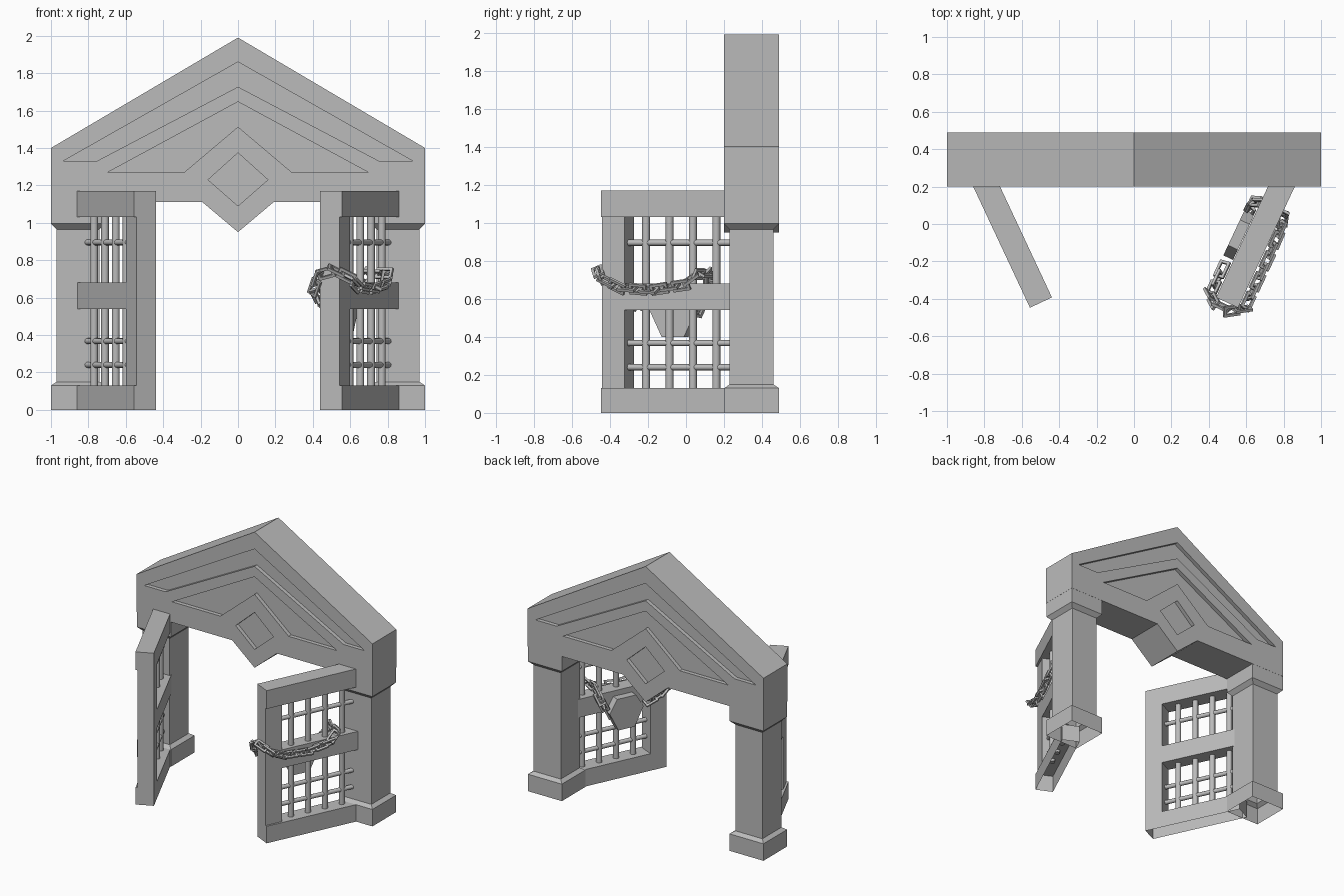
import bpy, bmesh, math
from mathutils import Vector, Matrix

cube = bpy.data.objects.get("Cube")
if cube:
    bpy.data.objects.remove(cube)

GREY = (0.5, 0.5, 0.5, 1)
stone = bpy.data.materials.new("grey stone")
stone.use_nodes = True
stone.diffuse_color = GREY
stone.node_tree.nodes["Principled BSDF"].inputs["Base Color"].default_value = GREY


def finish(bm, name, smooth=False):
    bmesh.ops.recalc_face_normals(bm, faces=bm.faces)
    mesh = bpy.data.meshes.new(name)
    bm.to_mesh(mesh)
    bm.free()
    mesh.materials.append(stone)
    ob = bpy.data.objects.new(name, mesh)
    bpy.context.collection.objects.link(ob)
    if smooth:
        bpy.ops.object.select_all(action='DESELECT')
        ob.select_set(True)
        bpy.context.view_layer.objects.active = ob
        bpy.ops.object.shade_smooth_by_angle(angle=math.radians(40))
    return ob


def prism(bm, outline, y0, y1):
    """Extrude an x/z outline from y0 to y1."""
    face = bm.faces.new([bm.verts.new((x, y0, z)) for x, z in outline])
    out = bmesh.ops.extrude_face_region(bm, geom=[face])["geom"]
    verts = [v for v in out if isinstance(v, bmesh.types.BMVert)]
    bmesh.ops.translate(bm, verts=verts, vec=(0, y1 - y0, 0))


def box(bm, lo, hi, open_bottom=False):
    size = [b - a for a, b in zip(lo, hi)]
    mid = [(a + b) / 2 for a, b in zip(lo, hi)]
    verts = bmesh.ops.create_cube(
        bm, size=1, matrix=Matrix.Translation(mid) @ Matrix.Diagonal((*size, 1)))["verts"]
    if open_bottom:
        low = [f for f in {f for v in verts for f in v.link_faces}
               if all(v.co.z < lo[2] + 1e-4 for v in f.verts)]
        bmesh.ops.delete(bm, geom=low, context='FACES_ONLY')


def rod(bm, a, b, radius):
    a, b = Vector(a), Vector(b)
    turn = (b - a).to_track_quat('Z', 'Y').to_matrix().to_4x4()
    bmesh.ops.create_cone(bm, cap_ends=True, segments=12, radius1=radius, radius2=radius,
                          depth=(b - a).length,
                          matrix=Matrix.Translation((a + b) / 2) @ turn)


def mirrored(half):
    """Complete an outline that starts and ends on the centre line."""
    return half + [(-x, z) for x, z in reversed(half) if x > 0]


# Gabled lintel with recessed chevrons and diamond on both faces
FRONT, BACK, DEPTH = 0.2, 0.49, 0.03
bm = bmesh.new()
prism(bm, mirrored([(0, 1.99), (1, 1.4), (1, 1.11), (0.19, 1.11), (0, 0.95)]), FRONT, BACK)
lintel = finish(bm, "gabled_lintel")
recesses = [
    [(0, 1.86), (0.935, 1.33), (0.755, 1.33), (0, 1.727)],
    [(0, 1.647), (0.70, 1.268), (0.29, 1.268), (0, 1.513)],
    [(0, 1.374), (0.16, 1.23), (0, 1.09)],
]
bm = bmesh.new()
for half in recesses:
    prism(bm, mirrored(half), FRONT - 0.05, FRONT + DEPTH)
    prism(bm, mirrored(half), BACK - DEPTH, BACK + 0.05)
cutter = finish(bm, "recess_cutter")
cutter.hide_render = True
mod = lintel.modifiers.new("recesses", 'BOOLEAN')
mod.operation, mod.solver, mod.object = 'DIFFERENCE', 'EXACT', cutter
bpy.context.view_layer.objects.active = lintel
bpy.ops.object.modifier_apply(modifier=mod.name)
bpy.data.objects.remove(cutter)


# Square pillars with flared base and cap, open underneath
def pillar(side, name):
    bm = bmesh.new()
    rings = []
    for z, r in [(0, .144), (.13, .144), (.15, .115), (.965, .115), (.995, .144), (1.11, .144)]:
        rings.append([bm.verts.new((side * 0.855 + r * i, 0.345 + r * j, z))
                      for i, j in ((-1, -1), (1, -1), (1, 1), (-1, 1))])
    for a, b in zip(rings, rings[1:]):
        for k in range(4):
            n = (k + 1) % 4
            bm.faces.new((a[k], a[n], b[n], b[k]))
    bm.faces.new(rings[-1])
    finish(bm, name)


# Gate space: u runs from the free end to the hinge, v points outward
def place(bm, side):
    c, s = math.cos(math.radians(25.1)), math.sin(math.radians(25.1))
    for v in bm.verts:
        u, w, z = v.co
        v.co = (side * (0.4975 + s * u + c * w), -0.42 + c * u - s * w, z)


def gate(side, label):
    length, half = 0.75, 0.065
    # Rails and end stile
    bm = bmesh.new()
    box(bm, (0, -half, 0), (length, half, 0.13), open_bottom=True)
    box(bm, (0, -half, 1.03), (length, half, 1.17))
    box(bm, (0, -half, 0.13), (0.13, 0.05, 1.03))
    box(bm, (0.1, -half, 0.54), (0.8, 0.05, 0.68))
    place(bm, side)
    finish(bm, label + "_gate_frame")
    # Round bars
    bm = bmesh.new()
    for i in range(4):
        u = 0.232 + 0.136 * i
        rod(bm, (u, 0, 0.11), (u, 0, 1.05), 0.021)
    for z in (0.24, 0.367, 0.895):
        rod(bm, (0.12, 0, z), (0.8, 0, z), 0.016)
    place(bm, side)
    finish(bm, label + "_gate_bars", smooth=True)


for side, label in ((1, "left"), (-1, "right")):
    pillar(side, label + "_pillar")
    gate(side, label)


# Chain link: rectangular ring with a square section
def link(bm, matrix, length=0.042, width=0.023, thick=0.0075):
    rings = []
    for i, j in ((-1, -1), (1, -1), (1, 1), (-1, 1)):
        rings.append([bm.verts.new(matrix @ Vector(
            (i * (length + a * thick), j * (width + a * thick), b * thick)))
            for a, b in ((-1, -1), (1, -1), (1, 1), (-1, 1))])
    for k in range(4):
        a, b = rings[k], rings[(k + 1) % 4]
        for m in range(4):
            n = (m + 1) % 4
            bm.faces.new((a[m], a[n], b[n], b[m]))


def chain(bm, path, step=0.062):
    pts = [Vector(p) for p in path]
    carry, count = 0.0, 0
    for a, b in zip(pts, pts[1:]):
        span = (b - a).length
        while carry < span:
            turn = (b - a).to_track_quat('X', 'Z').to_matrix().to_4x4()
            roll = Matrix.Rotation(math.radians(25 + 90 * (count % 2)), 4, 'X')
            link(bm, Matrix.Translation(a.lerp(b, carry / span)) @ turn @ roll)
            carry += step
            count += 1
        carry -= span


# Chain looped round the left gate, both ends meeting at the lock
bm = bmesh.new()
chain(bm, [(.5, -.1, .55), (.55, -.1, .65), (.57, -.05, .73), (.56, .07, .73),
           (.48, .095, .67), (.3, .1, .645), (.12, .1, .66), (.01, .1, .71),
           (-.03, .04, .745), (-.03, -.06, .72), (0, -.1, .65), (.08, -.1, .58),
           (.2, -.1, .54)])
place(bm, 1)
finish(bm, "chain")

# Lock plate hanging on the inner face
bm = bmesh.new()
prism(bm, [(.22, .54), (.29, .40), (.42, .40), (.49, .54), (.43, .64), (.28, .64)], -.125, -.068)
place(bm, 1)
finish(bm, "lock")
